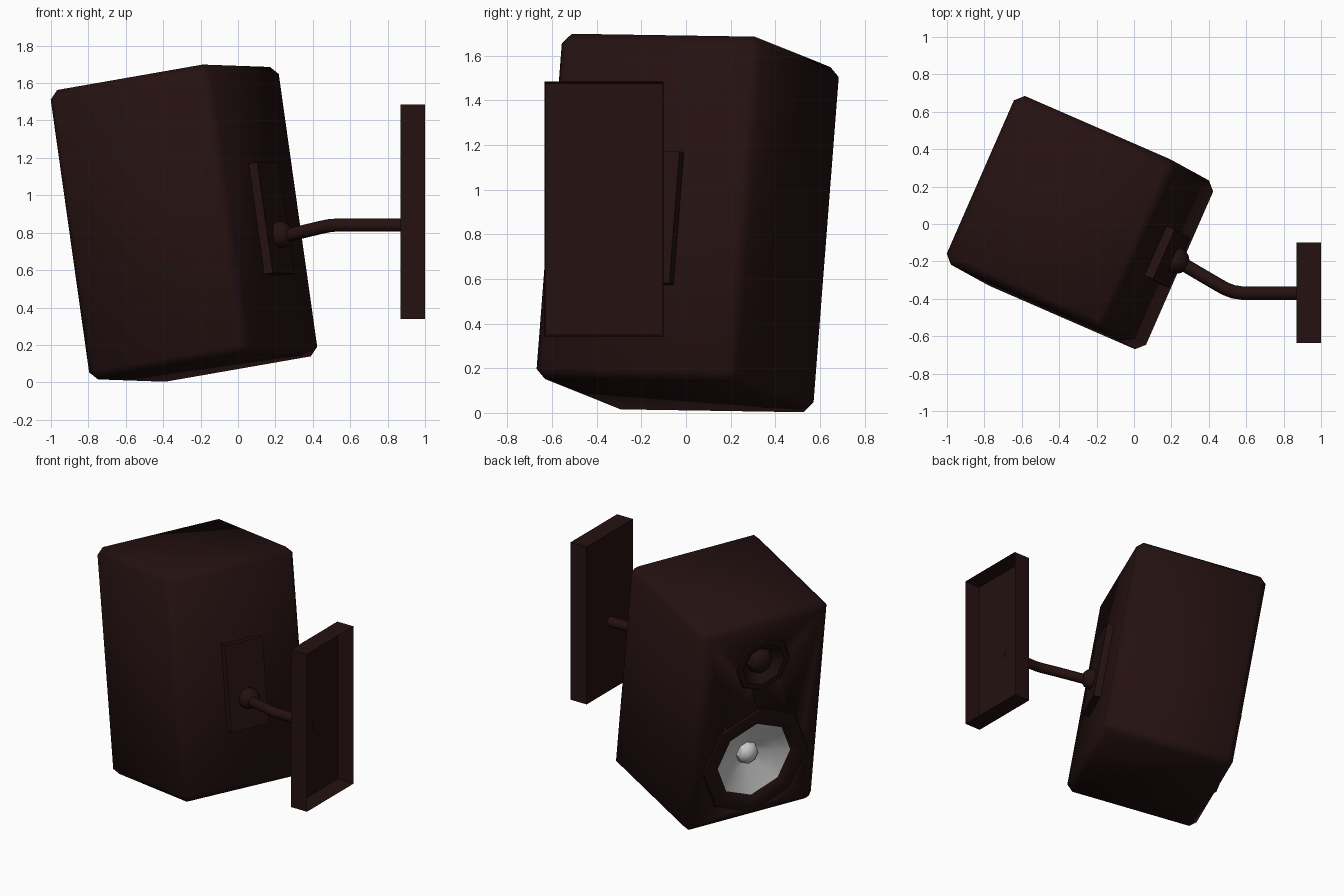
import bpy, bmesh, math
from mathutils import Matrix, Vector

if "Cube" in bpy.data.objects:
    bpy.data.objects.remove(bpy.data.objects["Cube"])


def material(name, rgb):
    m = bpy.data.materials.new(name)
    m.diffuse_color = (*rgb, 1)
    m.use_nodes = True
    m.node_tree.nodes["Principled BSDF"].inputs["Base Color"].default_value = m.diffuse_color
    return m


BROWN = material("dark_brown", (0.018, 0.0055, 0.0055))
GREY = material("cone_grey", (0.58, 0.58, 0.58))

# Cabinet frame: local x points out of the speaker front, y sideways, z up
f = Vector((-0.905, 0.394, -0.158)).normalized()
u = Vector((-0.145, 0.079, 0.986))
u = (u - f * u.dot(f)).normalized()
s = u.cross(f)
CAB = Matrix((f, s, u)).transposed().to_4x4()
CAB.translation = (-0.289, 0.0075, 0.851)
W, D, H = 0.985, 0.95, 1.567
FRONT, BACK = D / 2, -D / 2


def finish(name, bm, mat, frame=Matrix(), smooth=30):
    bmesh.ops.recalc_face_normals(bm, faces=bm.faces)
    me = bpy.data.meshes.new(name)
    bm.to_mesh(me)
    bm.free()
    me.materials.append(mat)
    ob = bpy.data.objects.new(name, me)
    bpy.context.collection.objects.link(ob)
    ob.matrix_world = frame
    if smooth:
        me.shade_smooth()
        me.set_sharp_from_angle(angle=math.radians(smooth))
    return ob


def box(name, size, centre, mat, frame=Matrix(), bevel=0.0, smooth=0):
    bm = bmesh.new()
    bmesh.ops.create_cube(bm, size=1, matrix=Matrix.Translation(centre) @ Matrix.Diagonal((*size, 1)))
    if bevel:
        bmesh.ops.bevel(bm, geom=bm.edges[:], offset=bevel, segments=1, affect='EDGES')
    return finish(name, bm, mat, frame, smooth)


def lathe(name, profile, height, mat, sides=8, smooth=40):
    """Spin (radius, depth) points about the cabinet's front axis."""
    bm = bmesh.new()
    vs = [bm.verts.new((FRONT + x, r, height)) for r, x in profile]
    es = [bm.edges.new(p) for p in zip(vs, vs[1:])]
    bmesh.ops.spin(bm, geom=vs + es, cent=(0, 0, height), axis=(1, 0, 0),
                   angle=math.tau, steps=sides, use_merge=True)
    bmesh.ops.remove_doubles(bm, verts=bm.verts, dist=1e-4)
    return finish(name, bm, mat, CAB, smooth)


# Cabinet with chamfered edges
cabinet = box("cabinet", (D, W, H), (0, 0, 0), BROWN, CAB, bevel=0.045, smooth=50)

# Driver openings cut into the front
WOOFER_Z, TWEETER_Z = -0.33, 0.43
for r, z in ((0.34, WOOFER_Z), (0.17, TWEETER_Z)):
    cutter = lathe("cutter", [(0, -0.16), (r, -0.16), (r, 0.1), (0, 0.1)], z, BROWN)
    cutter.hide_render = True
    mod = cabinet.modifiers.new("opening", 'BOOLEAN')
    mod.operation, mod.object, mod.solver = 'DIFFERENCE', cutter, 'EXACT'
    bpy.context.view_layer.objects.active = cabinet
    bpy.ops.object.modifier_apply(modifier=mod.name)
    bpy.data.objects.remove(cutter)

# Woofer: surround ring, pale cone and centre dome
lathe("woofer_surround", [(0.41, -0.01), (0.40, 0.012), (0.35, 0.018), (0.31, 0.012), (0.28, -0.012)],
      WOOFER_Z, BROWN)
lathe("woofer_cone", [(0.285, -0.01), (0.19, -0.06), (0.075, -0.11)], WOOFER_Z, GREY)
lathe("woofer_dome", [(0.08, -0.11), (0.07, -0.07), (0.04, -0.045), (0, -0.035)], WOOFER_Z, GREY)

# Tweeter: ring, shallow horn and dome
lathe("tweeter_ring", [(0.21, -0.005), (0.20, 0.008), (0.16, 0.008), (0.09, -0.05)], TWEETER_Z, BROWN)
lathe("tweeter_dome", [(0.095, -0.05), (0.08, -0.01), (0.045, 0.015), (0, 0.022)], TWEETER_Z, BROWN)

# Mounting pad on the cabinet back
box("mounting_pad", (0.06, 0.29, 0.6), (BACK - 0.02, -0.02, -0.055), BROWN, CAB)

# Ball joint
bm = bmesh.new()
bmesh.ops.create_uvsphere(bm, u_segments=16, v_segments=10, radius=0.072,
                          matrix=Matrix.Translation((0.225, -0.195, 0.79)))
finish("ball_joint", bm, BROWN, smooth=60)

# Bent support arm
curve = bpy.data.curves.new("support_arm", 'CURVE')
curve.dimensions = '3D'
curve.bevel_depth, curve.bevel_resolution, curve.use_fill_caps = 0.036, 3, True
path = [(0.22, -0.19, 0.775), (0.45, -0.325, 0.83), (0.49, -0.347, 0.838),
        (0.53, -0.362, 0.841), (0.58, -0.37, 0.841), (0.885, -0.37, 0.841)]
sp = curve.splines.new('POLY')
sp.points.add(len(path) - 1)
for p, co in zip(sp.points, path):
    p.co = (*co, 1)
curve.materials.append(BROWN)
arm = bpy.data.objects.new("support_arm", curve)
bpy.context.collection.objects.link(arm)

# Wall plate: shallow tray open towards the wall
bm = bmesh.new()
bmesh.ops.create_cube(bm, size=1, matrix=Matrix.Translation((0.935, -0.3675, 0.912))
                      @ Matrix.Diagonal((0.13, 0.535, 1.145, 1)))
bm.normal_update()
wall_side = [fc for fc in bm.faces if fc.normal.x > 0.9]
bmesh.ops.inset_region(bm, faces=wall_side, thickness=0.012)
bmesh.ops.translate(bm, verts=wall_side[0].verts[:], vec=(-0.118, 0, 0))
finish("wall_plate", bm, BROWN, smooth=0)
